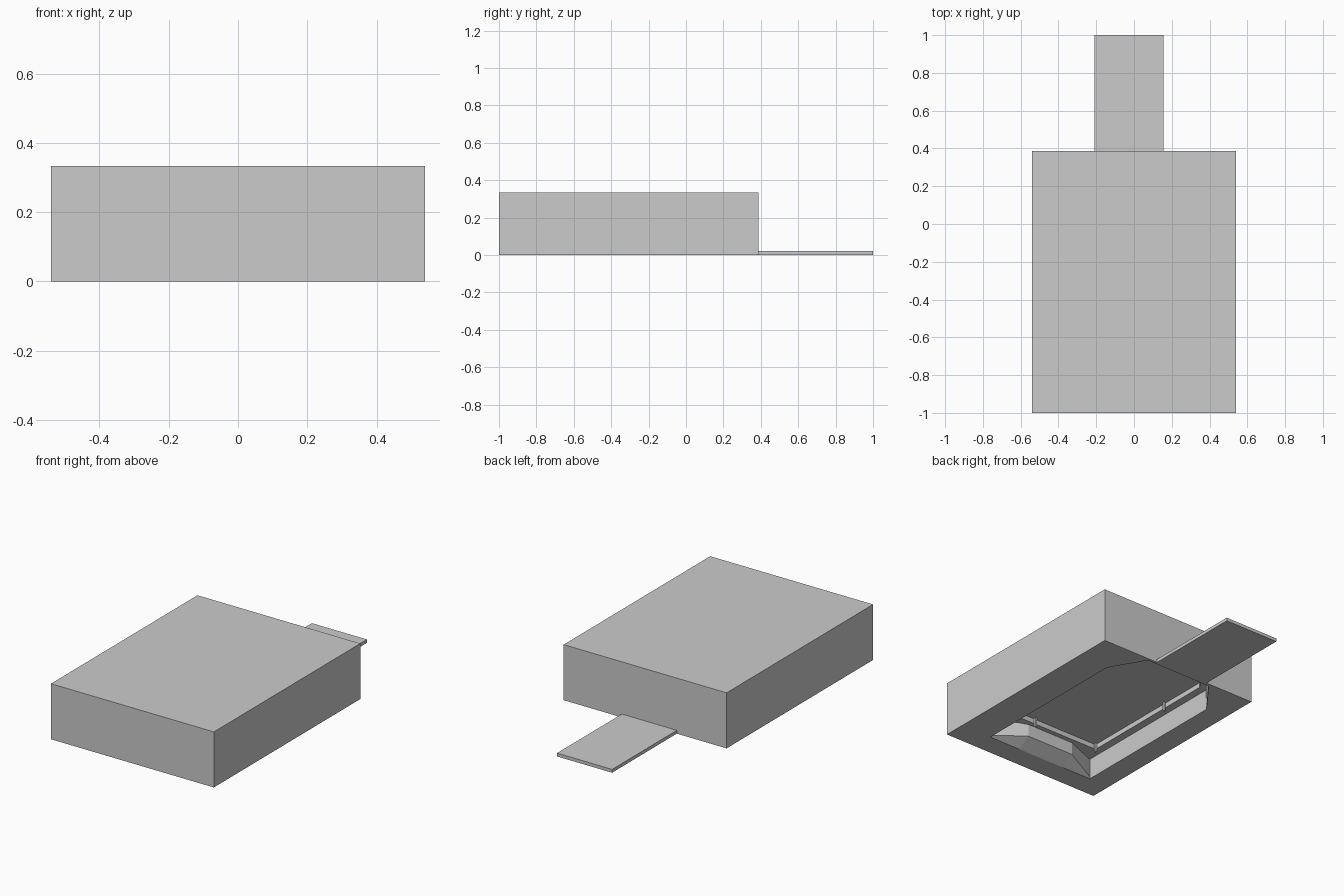
import bpy, bmesh

if "Cube" in bpy.data.objects:
    bpy.data.objects.remove(bpy.data.objects["Cube"])

def mesh_object(name, bm):
    bmesh.ops.recalc_face_normals(bm, faces=bm.faces)
    me = bpy.data.meshes.new(name)
    bm.to_mesh(me)
    bm.free()
    ob = bpy.data.objects.new(name, me)
    bpy.context.collection.objects.link(ob)
    return ob

def box(name, x0, x1, y0, y1, z0, z1):
    bm = bmesh.new()
    bmesh.ops.create_cube(bm, size=1)
    for v in bm.verts:
        v.co = ((x0 + x1) / 2 + v.co.x * (x1 - x0),
                (y0 + y1) / 2 + v.co.y * (y1 - y0),
                (z0 + z1) / 2 + v.co.z * (z1 - z0))
    return mesh_object(name, bm)

# Eight-point plan: rectangle narrowing to a neck at the back;
# "mid" is the y of the middle stretch of the front wall
def plan(i, front, mid, back, neck):
    return [(-0.40 + i, front), (-0.20, mid), (0.12, mid), (0.333 - i, front),
            (0.333 - i, 0.16), (0.21 - neck, back),
            (-0.24 + neck, back), (-0.40 + i, 0.16)]

# Main block with a stepped cavity sunk into its underside
bm = bmesh.new()
X, Y0, Y1, H = 0.54, -1.0, 0.387, 0.333
corners = [(-X, Y0), (X, Y0), (X, Y1), (-X, Y1)]
low = [bm.verts.new((x, y, 0)) for x, y in corners]
high = [bm.verts.new((x, y, H)) for x, y in corners]
bm.faces.new(high)
for i in range(4):
    j = (i + 1) % 4
    bm.faces.new((low[i], low[j], high[j], high[i]))

# Height of the rest, height of the front middle, outline
levels = [(0.0, 0.0, plan(0, -0.865, -0.865, 0.37, 0)),
          (0.012, 0.05, plan(0.001, -0.863, -0.785, 0.37, 0.001)),
          (0.125, 0.125, plan(0.002, -0.862, -0.784, 0.369, 0.002)),
          (0.125, 0.125, plan(0.05, -0.755, -0.755, 0.35, 0.03)),
          (0.155, 0.155, plan(0.05, -0.755, -0.755, 0.35, 0.03))]
rings = [[bm.verts.new((x, y, zm if k in (1, 2) else z))
          for k, (x, y) in enumerate(pts)] for z, zm, pts in levels]
for a, b in zip(rings, rings[1:]):
    for i in range(8):
        j = (i + 1) % 8
        bm.faces.new((a[i], a[j], b[j], b[i]))
bm.faces.new(rings[-1])

# Underside rim around the cavity
r = rings[0]
for f in ((low[0], low[1], r[3], r[2], r[1], r[0]),
          (low[1], low[2], r[4], r[3]),
          (low[2], r[5], r[4]), (low[2], low[3], r[6], r[5]),
          (low[3], r[7], r[6]), (low[3], low[0], r[0], r[7])):
    bm.faces.new(f)
mesh_object("hollow_block", bm)

# Flat path leaving the back
box("entry_path", -0.21, 0.155, Y1, 1.0, 0.0, 0.02)

# Short posts along the cavity edge
for k, (x, y) in enumerate([(-0.34, -0.745), (0.27, -0.745), (-0.34, -0.14),
                            (0.27, -0.14), (0.10, -0.745)]):
    box(f"post_{k}", x - 0.006, x + 0.006, y - 0.006, y + 0.006, 0.10, 0.156)
